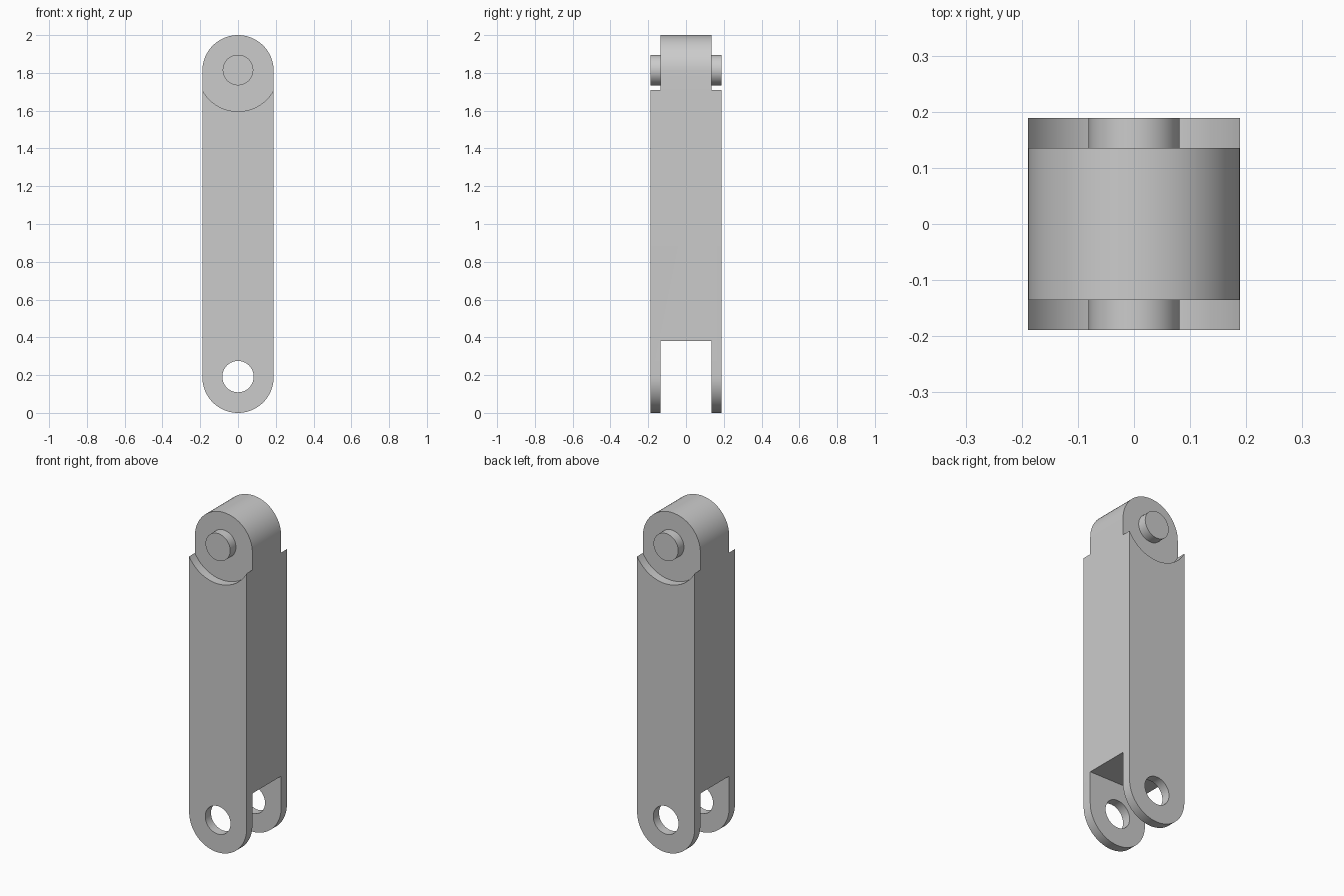
import bpy
import bmesh
from math import pi, sin, cos
from mathutils import Matrix

if "Cube" in bpy.data.objects:
    bpy.data.objects.remove(bpy.data.objects["Cube"], do_unlink=True)

HALF = 0.189               # half width and half depth of the link
INNER = 0.135              # half depth of the tongue and of the fork slot
LOW, HIGH = HALF, 2 - HALF  # heights of the two pivots
SEGMENTS = 64

grey = bpy.data.materials.new("light grey")
grey.use_nodes = True
colour = (0.6, 0.6, 0.6, 1)
grey.diffuse_color = colour
grey.node_tree.nodes["Principled BSDF"].inputs["Base Color"].default_value = colour


def make_object(name, bm):
    bmesh.ops.recalc_face_normals(bm, faces=bm.faces)
    mesh = bpy.data.meshes.new(name)
    bm.to_mesh(mesh)
    bm.free()
    mesh.materials.append(grey)
    obj = bpy.data.objects.new(name, mesh)
    bpy.context.collection.objects.link(obj)
    return obj


def extrude_profile(name, points, y0, y1):
    """Solid from an outline in x and z, running from y0 to y1."""
    bm = bmesh.new()
    face = bm.faces.new([bm.verts.new((x, y0, z)) for x, z in points])
    result = bmesh.ops.extrude_face_region(bm, geom=[face])
    verts = [v for v in result["geom"] if isinstance(v, bmesh.types.BMVert)]
    bmesh.ops.translate(bm, verts=verts, vec=(0, y1 - y0, 0))
    return make_object(name, bm)


def arc(z, radius, start, end, steps):
    angles = [start + (end - start) * i / steps for i in range(steps + 1)]
    return [(radius * cos(a), z + radius * sin(a)) for a in angles]


def disc(name, z, radius, y0, y1):
    return extrude_profile(name, arc(z, radius, 0, 2 * pi, SEGMENTS)[:-1], y0, y1)


def select_only(obj):
    bpy.ops.object.select_all(action="DESELECT")
    obj.select_set(True)
    bpy.context.view_layer.objects.active = obj


def cut(obj, cutter):
    cutter.hide_render = True
    select_only(obj)
    mod = obj.modifiers.new("cut", "BOOLEAN")
    mod.operation = "DIFFERENCE"
    mod.solver = "EXACT"
    mod.object = cutter
    bpy.ops.object.modifier_apply(modifier=mod.name)
    bpy.data.objects.remove(cutter, do_unlink=True)


# Link body: a bar with both ends rounded
outline = arc(HIGH, HALF, 0, pi, SEGMENTS // 2) + arc(LOW, HALF, pi, 2 * pi, SEGMENTS // 2)
body = extrude_profile("link_body", outline, -HALF, HALF)

# Fork slot between the two lower lugs
slot = bmesh.new()
bmesh.ops.create_cube(slot, size=1, matrix=Matrix.Translation((0, 0, 0.13))
                      @ Matrix.Diagonal((1, 2 * INNER, 0.5, 1)))
cut(body, make_object("slot_cutter", slot))

# Pin hole through both lugs
cut(body, disc("hole_cutter", 0.192, 0.083, -0.5, 0.5))

# Round recesses that leave the upper tongue
for side in (-1, 1):
    cut(body, disc("recess_cutter", HIGH, 0.215, side * INNER, side * 0.5))

# Pivot pin through the tongue
pin = disc("pivot_pin", 1.815, 0.081, -HALF, HALF)

for obj in (body, pin):
    select_only(obj)
    bpy.ops.object.shade_smooth_by_angle(angle=pi / 6)
